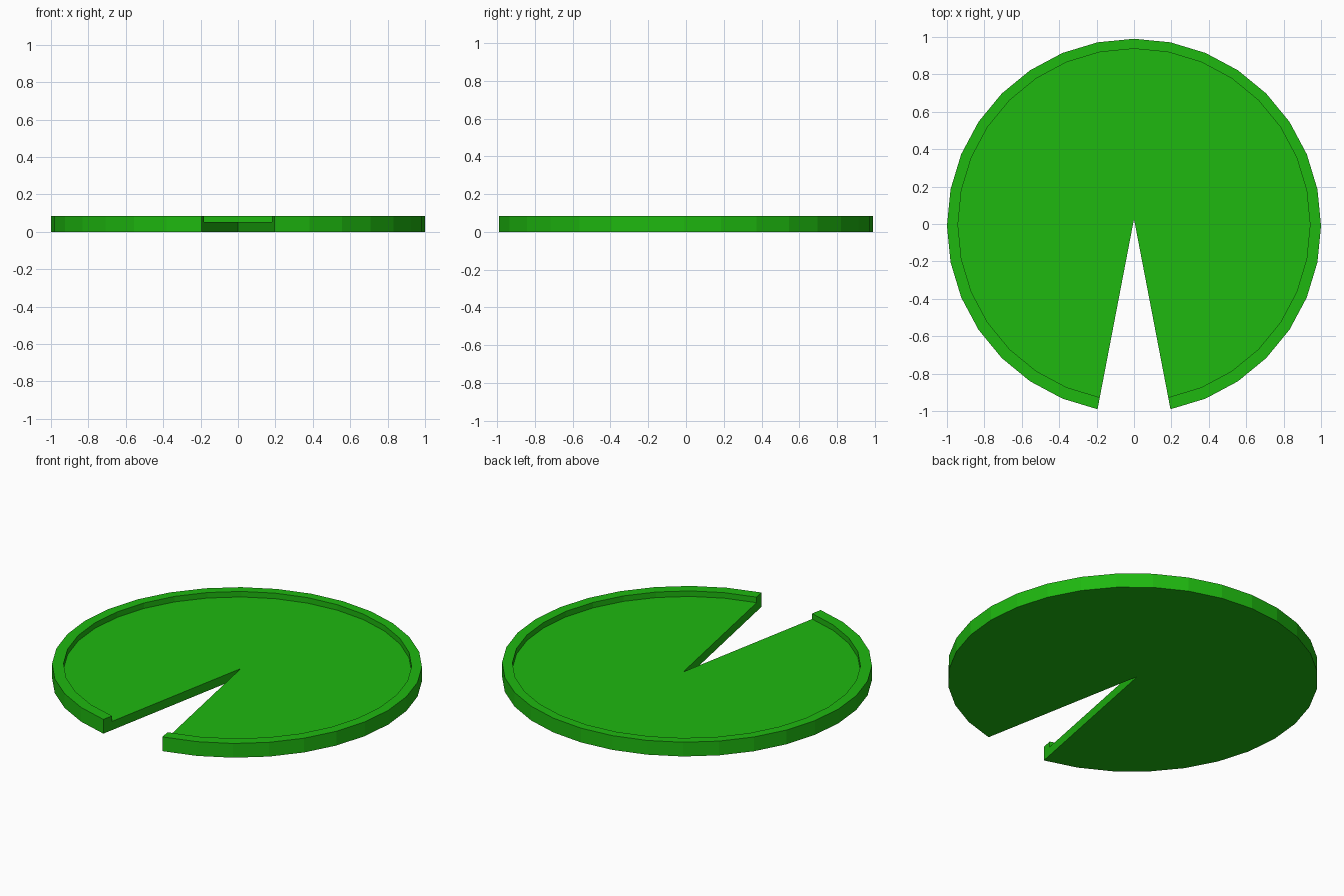
import bpy, bmesh
from math import sin, cos, pi

if "Cube" in bpy.data.objects:
    bpy.data.objects.remove(bpy.data.objects["Cube"])

SIDES = 32
H, FLOOR = 0.085, 0.052
APEX = (0.0, 0.027)

bm = bmesh.new()


def arc(r, cy, z):
    # open ring starting and ending beside the notch at -y
    pts = []
    for i in range(1, SIDES):
        a = -pi / 2 + 2 * pi * i / SIDES
        pts.append([r * cos(a), cy + r * sin(a)])
    # keep the rim ends on the notch's straight sides
    edge_x, edge_y = sin(2 * pi / SIDES), -0.0096 - cos(2 * pi / SIDES)
    for p, s in ((pts[0], 1), (pts[-1], -1)):
        p[0] = s * edge_x * (APEX[1] - p[1]) / (APEX[1] - edge_y)
    return [bm.verts.new((x, y, z)) for x, y in pts]


outer_low = arc(1.0, -0.0096, 0)
outer_top = arc(1.0, -0.0096, H)
inner_top = arc(0.941, -0.004, H)
inner_low = arc(0.941, -0.004, FLOOR)
apex_low = bm.verts.new((*APEX, 0))
apex_top = bm.verts.new((*APEX, FLOOR))

# outer wall, rim top, inner wall
rings = [outer_low, outer_top, inner_top, inner_low]
for a, b in zip(rings, rings[1:]):
    for i in range(SIDES - 2):
        bm.faces.new((a[i], a[i + 1], b[i + 1], b[i]))

# underside and recessed floor
bm.faces.new([apex_low] + outer_low[::-1])
bm.faces.new([apex_top] + inner_low)

# notch walls
for k in (0, -1):
    bm.faces.new([apex_low] + [r[k] for r in rings] + [apex_top])

bmesh.ops.recalc_face_normals(bm, faces=bm.faces)
mesh = bpy.data.meshes.new("lily_pad")
bm.to_mesh(mesh)
bm.free()
pad = bpy.data.objects.new("lily_pad", mesh)
bpy.context.collection.objects.link(pad)

green = bpy.data.materials.new("leaf_green")
green.diffuse_color = (0.013, 0.48, 0.005, 1)
green.use_nodes = True
green.node_tree.nodes["Principled BSDF"].inputs["Base Color"].default_value = green.diffuse_color
mesh.materials.append(green)
